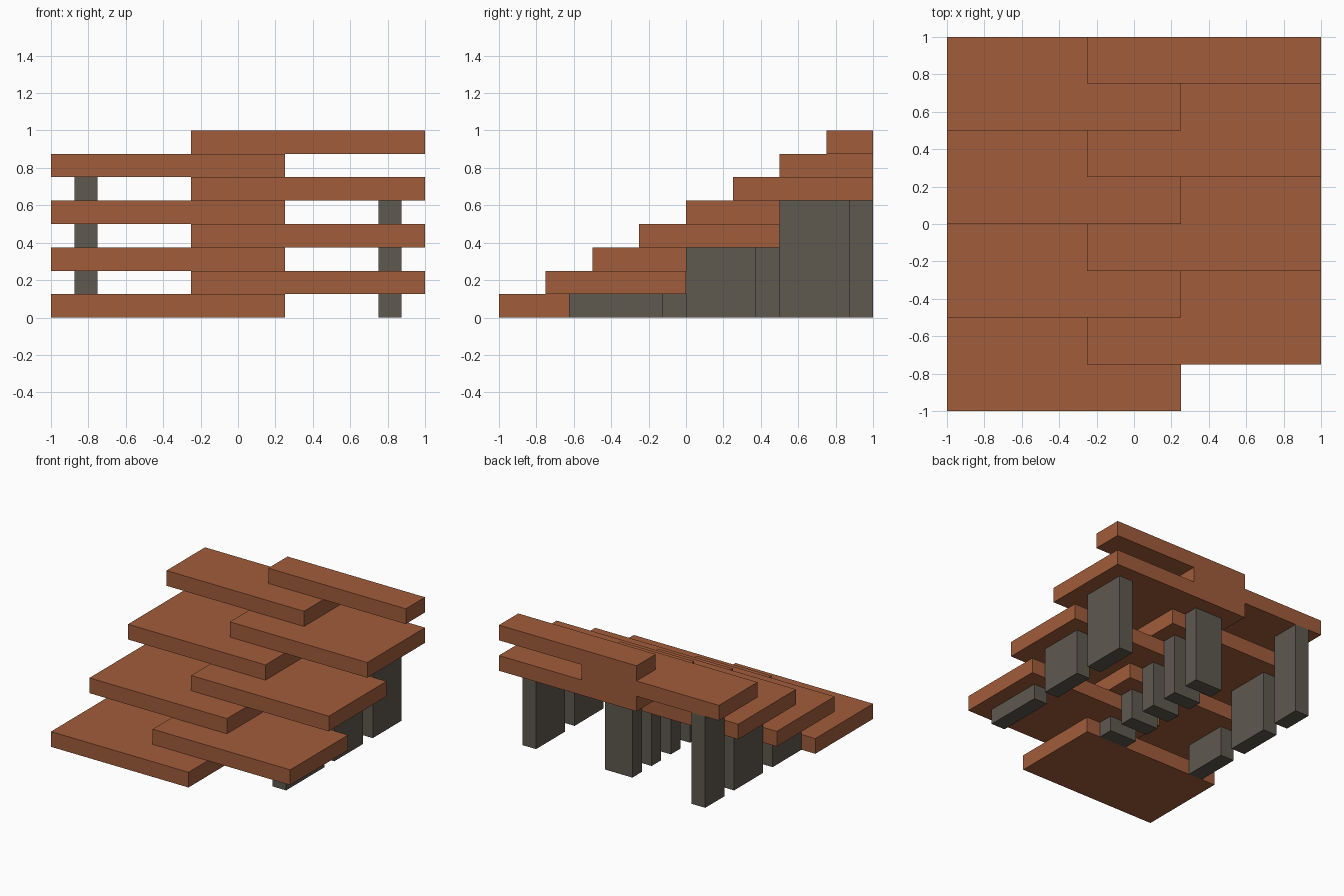
import bpy
import bmesh
from mathutils import Matrix, Vector

cube = bpy.data.objects.get("Cube")
if cube:
    bpy.data.objects.remove(cube, do_unlink=True)


def make_material(name, color):
    mat = bpy.data.materials.new(name)
    mat.use_nodes = True
    mat.diffuse_color = color
    mat.node_tree.nodes["Principled BSDF"].inputs["Base Color"].default_value = color
    return mat


def box(name, x, y, z, mat):
    """Axis-aligned box from (min, max) pairs."""
    lo, hi = Vector((x[0], y[0], z[0])), Vector((x[1], y[1], z[1]))
    bm = bmesh.new()
    bmesh.ops.create_cube(bm, size=1.0, matrix=Matrix.Diagonal((*(hi - lo), 1.0)))
    mesh = bpy.data.meshes.new(name)
    bm.to_mesh(mesh)
    bm.free()
    mesh.materials.append(mat)
    obj = bpy.data.objects.new(name, mesh)
    obj.location = (lo + hi) / 2
    bpy.context.collection.objects.link(obj)
    return obj


terracotta = make_material("terracotta", (0.355, 0.108, 0.043, 1.0))
stone = make_material("dark stone", (0.112, 0.098, 0.078, 1.0))

STEPS = 8
RISE = 0.125
RUN = 0.25
DEPTH = 0.75

# Staggered treads, alternating between the two sides and cut off at the back
for i in range(STEPS):
    y0 = -1 + RUN * i
    x = (-1, 0.25) if i % 2 == 0 else (-0.25, 1)
    box(f"step_{i + 1}", x, (y0, min(y0 + DEPTH, 1)), (RISE * i, RISE * (i + 1)), terracotta)

# Outer posts: one under each raised tread, on its overhanging side
post_spans = {1: (-0.625, -0.125), 2: (-0.25, 0.125), 3: (0, 0.375),
              4: (0.25, 0.625), 5: (0.5, 0.875), 6: (0.75, 1)}
for i, span in post_spans.items():
    side, x = ("right", (-0.875, -0.75)) if i % 2 == 0 else ("left", (0.75, 0.875))
    box(f"{side}_post_{i + 1}", x, span, (0, RISE * i), stone)

# Central posts under the overlap of the treads
for i in range(1, 6):
    y0 = -0.5 + RUN * i
    box(f"middle_post_{i}", (-0.125, 0.125), (y0, y0 + 0.125), (0, RISE * i), stone)
